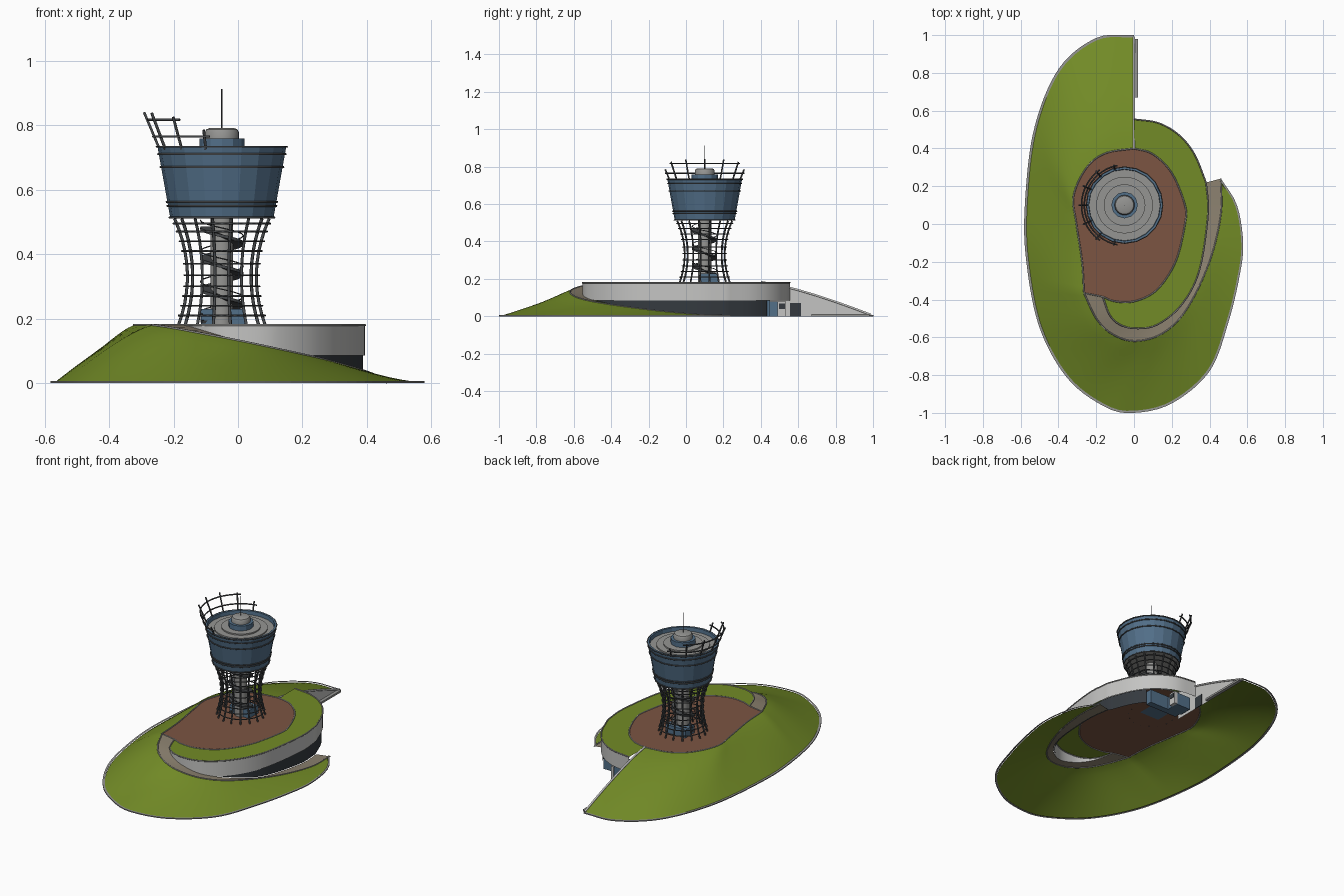
import bpy, bmesh, math
from mathutils import Vector

if "Cube" in bpy.data.objects:
    bpy.data.objects.remove(bpy.data.objects["Cube"])

def mat(name, c):
    m = bpy.data.materials.new(name)
    m.diffuse_color = (*c, 1)
    m.use_nodes = True
    m.node_tree.nodes["Principled BSDF"].inputs["Base Color"].default_value = m.diffuse_color
    return m

GRASS = mat("grass", (0.17, 0.26, 0.02))
BROWN = mat("brown_terrace", (0.20, 0.09, 0.055))
PATH = mat("path_stone", (0.26, 0.22, 0.16))
WHITE = mat("white_wall", (0.55, 0.55, 0.54))
DARK = mat("dark_glass", (0.035, 0.042, 0.05))
BLUE = mat("blue_glass", (0.085, 0.16, 0.25))
GREY = mat("concrete", (0.30, 0.30, 0.29))
STEEL = mat("steel", (0.065, 0.07, 0.075))
CX, CY, TOP = -0.05, 0.10, 0.18

def smooth_path(pts, n):
    """Spline through the points, resampled evenly to n points."""
    p = [Vector((*q, 0)[:3]) for q in pts]
    p = [2 * p[0] - p[1]] + p + [2 * p[-1] - p[-2]]
    fine = []
    for i in range(1, len(p) - 2):
        a, b, c, d = p[i - 1:i + 3]
        for k in range(12):
            t = k / 12
            fine.append(0.5 * (2 * b + (c - a) * t + (2 * a - 5 * b + 4 * c - d) * t * t
                               + (3 * b - a - 3 * c + d) * t ** 3))
    return even(fine + [p[-2]], n)

def even(f, n):
    acc = [0]
    for a, b in zip(f, f[1:]):
        acc.append(acc[-1] + (b - a).length)
    out, j = [], 0
    for k in range(n):
        s = acc[-1] * k / (n - 1)
        while j < len(f) - 2 and acc[j + 1] < s:
            j += 1
        out.append(f[j].lerp(f[j + 1], (s - acc[j]) / max(acc[j + 1] - acc[j], 1e-9)))
    return out

def mesh(name, verts, faces, m, smooth=False):
    me = bpy.data.meshes.new(name)
    me.from_pydata([tuple(v) for v in verts], [], faces)
    o = bpy.data.objects.new(name, me)
    bpy.context.collection.objects.link(o)
    me.materials.append(m)
    bm = bmesh.new()
    bm.from_mesh(me)
    bmesh.ops.recalc_face_normals(bm, faces=bm.faces)
    for f in bm.faces:
        f.smooth = smooth
    bm.to_mesh(me)
    bm.free()
    return o

def loft(name, rows, m, smooth=False):
    n = len(rows[0])
    faces = [(r * n + i, r * n + i + 1, r * n + n + i + 1, r * n + n + i)
             for r in range(len(rows) - 1) for i in range(n - 1)]
    return mesh(name, [v for r in rows for v in r], faces, m, smooth)

def tubes(name, lines, r, m, closed=False):
    cu = bpy.data.curves.new(name, 'CURVE')
    cu.dimensions, cu.bevel_depth, cu.bevel_resolution, cu.use_fill_caps = '3D', r, 1, True
    for line in lines:
        s = cu.splines.new('POLY')
        s.points.add(len(line) - 1)
        for q, v in zip(s.points, line):
            q.co = (*v, 1)
        s.use_cyclic_u = closed
    cu.materials.append(m)
    o = bpy.data.objects.new(name, cu)
    bpy.context.collection.objects.link(o)
    bpy.ops.object.select_all(action='DESELECT')
    o.select_set(True)
    bpy.context.view_layer.objects.active = o
    bpy.ops.object.convert(target='MESH')

def polar(r, deg, z):
    a = math.radians(deg)
    return Vector((CX + r * math.cos(a), CY + r * math.sin(a), z))

def lathe(name, prof, m, n=32, smooth=False):
    verts = [polar(r, 360 * k / n, z) for r, z in prof for k in range(n)]
    faces = [(j * n + k, j * n + (k + 1) % n, j * n + n + (k + 1) % n, j * n + n + k)
             for j in range(len(prof) - 1) for k in range(n)]
    o = mesh(name, verts, faces, m, smooth)
    if smooth:
        bpy.ops.object.select_all(action='DESELECT')
        o.select_set(True)
        bpy.context.view_layer.objects.active = o
        bpy.ops.object.shade_smooth_by_angle(angle=math.radians(35))
    return o

def box(name, lo, hi, m):
    v = [(x, y, z) for x in (lo[0], hi[0]) for y in (lo[1], hi[1]) for z in (lo[2], hi[2])]
    return mesh(name, v, [(0, 1, 3, 2), (4, 5, 7, 6), (0, 1, 5, 4), (2, 3, 7, 6),
                          (0, 2, 6, 4), (1, 3, 7, 5)], m)

def at(pts, z):
    return [Vector((p.x, p.y, z)) for p in pts]

# plan curves
outline = smooth_path([(0, 1), (-.2, .985), (-.4, .82), (-.53, .5), (-.578, .1), (-.57, -.2), (-.5, -.55),
                       (-.35, -.82), (-.15, -.97), (0, -1), (.2, -.95), (.4, -.78), (.5, -.52),
                       (.56, -.27), (.578, -.1), (.545, .1), (.46, .24)], 100)
west = smooth_path([(0, .4, TOP), (-.15, .375, TOP), (-.25, .3, TOP), (-.32, .15, TOP), (-.305, 0, TOP),
                    (-.275, -.2, TOP), (-.265, -.365, TOP)], 40)
east = smooth_path([(0, .4, TOP), (.1, .37, TOP), (.2, .27, TOP), (.27, .1, TOP), (.27, 0, TOP),
                    (.22, -.2, TOP), (.12, -.35, TOP), (0, -.41, TOP), (-.1, -.41, TOP), (-.165, -.385, TOP)], 60)
path_out = smooth_path([(-.265, -.365, TOP), (-.2, -.5, .17), (-.12, -.58, .155), (0, -.62, .132), (.15, -.58, .1),
                        (.28, -.45, .07), (.4, -.2, .035), (.46, .05, .01), (.46, .24, .003)], 60)
path_in = smooth_path([(-.165, -.385, TOP), (-.13, -.48, .17), (-.08, -.53, .155), (0, -.553, .132), (.12, -.535, .1),
                       (.25, -.43, .07), (.345, -.25, .035), (.392, .05, .01), (.382, .22, .003)], 60)
north_wall = smooth_path([(.382, .22, 0), (.32, .37, 0), (.24, .47, 0), (.13, .535, 0), (0, .555, 0)], 30)
wall = path_in + north_wall[1:]

# grass hill with slightly convex slopes, and its edging
inner = even(west + path_out[1:], 100)
foot = [Vector((p.x * .978 if p.x < .45 else p.x - .01, p.y * .988, 0.002)) for p in outline]
foot[0].x = 0
rows = []
for k in range(11):
    t = k / 10
    rows.append([Vector((a.x + (b.x - a.x) * t, a.y + (b.y - a.y) * t,
                         b.z + (a.z - b.z) * (1 - t ** 1.3))) for a, b in zip(inner, foot)])
loft("grass_hill", rows, GRASS, True)
loft("hill_kerb", [at(outline, 0), at(outline, .006), at(foot, .006)], GREY)

# terrace, path and grass roof
ring = west + list(reversed(east))[:-1]
mesh("terrace", ring, [tuple(range(len(ring)))], BROWN)
tubes("terrace_kerb", [ring], .004, GREY, True)
loft("ramp_path", [path_in, path_out], PATH, True)
tubes("path_kerb", [path_out], .004, GREY)
edge = even(at(wall, TOP), 90)
loft("grass_roof", [list(reversed(edge)), even(east, 90)], GRASS)
tubes("roof_kerb", [edge], .004, GREY)

# building wall: white band over dark glazing
loft("white_band", [at(wall, TOP), [Vector((p.x, p.y, max(.085, p.z))) for p in wall]], WHITE, True)
glass = [p for p in wall if p.z < .085 and not (p.y > .44 and p.x < .3)]
loft("dark_glazing", [[Vector((p.x * .985, p.y * .985, .087)) for p in glass],
                      [Vector((p.x * .985, p.y * .985, p.z)) for p in glass]], DARK, True)

# straight retaining wall at the north end
ys = [.4, .5, .6, .7, .8, .9, .99]
ridge = [Vector((0, y, .004 + TOP * (1 - ((y - .4) / .6) ** 1.3))) for y in ys]
loft("retaining_wall", [at(ridge, 0), ridge], WHITE)
tubes("retaining_cap", [ridge], .006, WHITE)
box("wall_bench", (.0, .67, 0), (.02, .98, .012), GREY)

# entrance
box("entrance_glass", (.03, .41, 0), (.25, .45, .085), BLUE)
box("entrance_lobby", (.02, .45, 0), (.12, .53, .078), BLUE)
box("entrance_pier", (.12, .49, 0), (.14, .535, .078), WHITE)
box("entrance_window", (.14, .497, .04), (.143, .528, .068), DARK)
box("side_door", (0, .555, 0), (.004, .615, .072), DARK)

# tower core, base lobby and spiral stair
lathe("tower_core", [(.035, TOP), (.035, .52)], GREY, 24, True)
box("tower_lobby", (-.115, .08, TOP), (.02, .17, .23), BLUE)
stair = [(180 + 12 * k, .485 - .095 * 12 * k / 360) for k in range(93)]
s = loft("spiral_stair", [[polar(.034, a, z) for a, z in stair], [polar(.067, a, z) for a, z in stair]], STEEL)
sol = s.modifiers.new("thickness", 'SOLIDIFY')
sol.thickness = .009
tubes("stair_rail", [[polar(.066, a, z + .02) for a, z in stair]], .002, STEEL)

# lattice of curved ribs and hoops
def lattice_r(z):
    return .109 + .036 * ((z - .33) / .17) ** 2
zs = [TOP + .33 * k / 10 for k in range(11)]
tubes("lattice_ribs", [[polar(lattice_r(z), 360 / 16 * (k + .5), z) for z in zs] for k in range(16)], .005, STEEL)
tubes("lattice_hoops", [[polar(lattice_r(z) + .007, 9 * k, z) for k in range(40)]
                        for z in (.21, .24, .27, .30, .335, .37, .41, .44, .47, .495)], .003, STEEL, True)

# glazed cabin with sunken roof
lathe("cabin_glass", [(.16, .512), (.2, .735), (.19, .735), (.188, .71)], BLUE, 20)
lathe("cabin_floor", [(.001, .512), (.16, .512)], GREY, 20)
lathe("cabin_roof", [(.19, .712), (.15, .712), (.15, .72), (.11, .72), (.11, .728), (.001, .728)], GREY, 32)
tubes("cabin_bands", [[polar(.16 + .04 * (z - .512) / .223 + .002, 18 * k, z) for k in range(20)]
                      for z in (.514, .55, .562, .67, .71, .733)], .0035, STEEL, True)
lathe("roof_room", [(.07, .725), (.07, .758), (.001, .758)], BLUE, 12)
lathe("roof_cap", [(.053, .755), (.053, .778), (.048, .787), (.038, .791), (.001, .791)], GREY, 24, True)
tubes("mast", [[(CX, CY, .79), (CX, CY, .912)]], .002, STEEL)

# raised railing on the west side of the roof
tubes("rail_posts", [[polar(.193, 180 + a, .725), polar(.193 + .42 * (h - .725), 180 + a, h)]
                     for b, h in ((0, .84), (25, .838), (50, .825), (75, .785)) for a in {b, -b}], .0045, STEEL)
tubes("rail_upper", [[polar(.228, 180 + a, .817) for a in range(-55, 56, 5)]], .004, STEEL)
tubes("rail_lower", [[polar(.213, 180 + a, .765) for a in range(-80, 81, 5)]], .004, STEEL)
